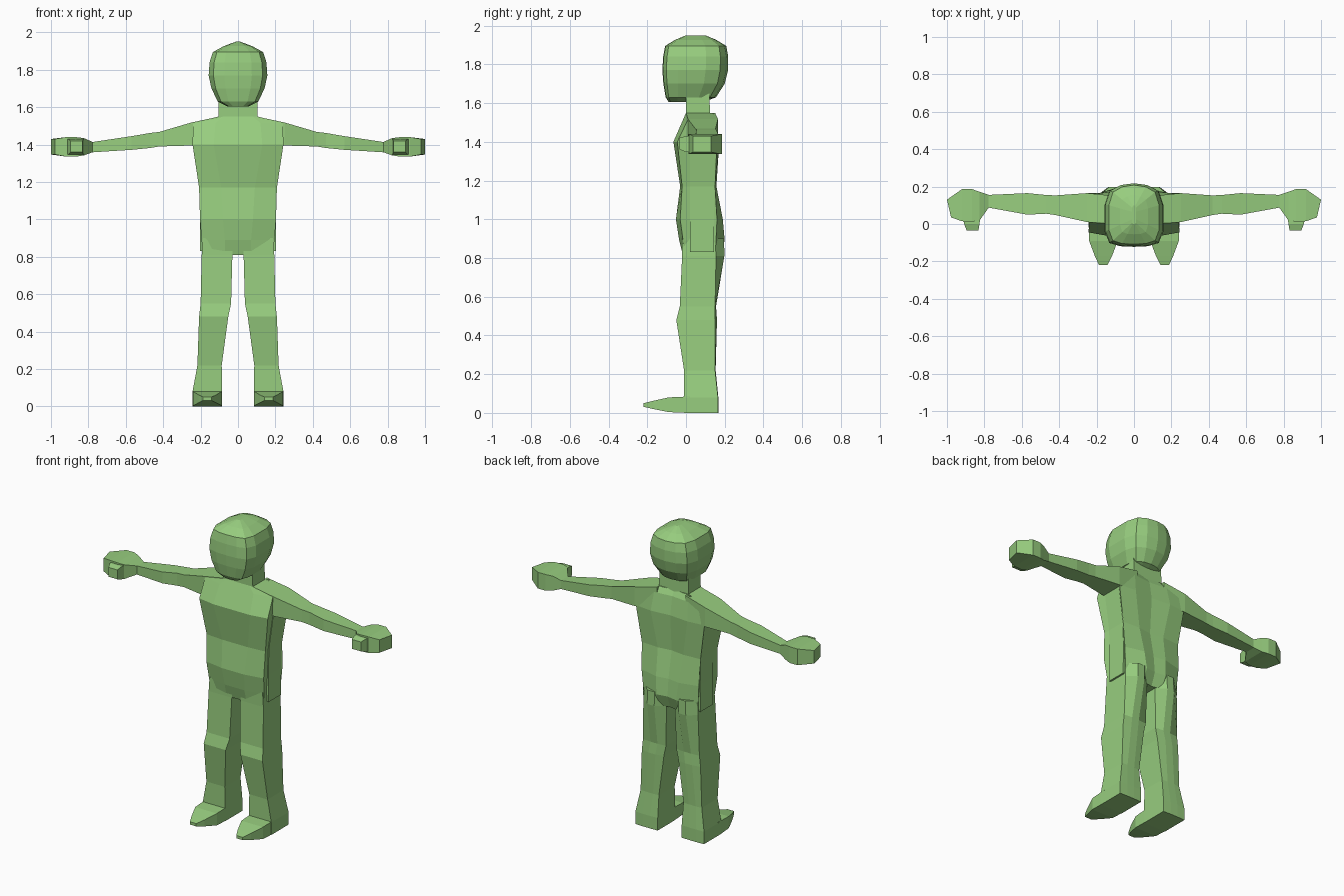
import bpy, bmesh

green = bpy.data.materials.new("soft_green")
green.diffuse_color = (0.31, 0.61, 0.21, 1)


def loft(name, rings, mirror=False):
    """Skin a list of equal-length vertex rings and cap both ends."""
    bm = bmesh.new()
    loops = [[bm.verts.new(p) for p in ring] for ring in rings]
    n = len(loops[0])
    for a, b in zip(loops, loops[1:]):
        for i in range(n):
            j = (i + 1) % n
            bm.faces.new((a[i], a[j], b[j], b[i]))
    bm.faces.new(loops[0])
    bm.faces.new(loops[-1])
    bmesh.ops.recalc_face_normals(bm, faces=bm.faces)
    mesh = bpy.data.meshes.new(name)
    bm.to_mesh(mesh)
    bm.free()
    mesh.materials.append(green)
    obj = bpy.data.objects.new(name, mesh)
    bpy.context.collection.objects.link(obj)
    if mirror:
        mod = obj.modifiers.new("mirror", 'MIRROR')
        mod.use_mirror_merge = False
    return obj


def symmetric(half, z):
    """Close a half outline running from front centre to back centre."""
    other = [(-x, y) for x, y in reversed(half[1:-1])]
    return [(x, y, z) for x, y in half + other]


def box_ring_x(x, y0, y1, z0, z1, skew=0):
    return [(x - skew, y0, z0), (x, y1, z0), (x, y1, z1), (x - skew, y0, z1)]


# Torso: z, half width, flat half width, front, front corner, back corner, back
torso = []
for z, hw, flat, yf, cf, cb, yb in [
        (0.81, 0.185, 0.07, -0.015, -0.01, 0.15, 0.17),
        (0.89, 0.195, 0.07, -0.035, -0.015, 0.155, 0.20),
        (1.00, 0.203, 0.08, -0.052, -0.03, 0.16, 0.19),
        (1.17, 0.208, 0.09, -0.03, -0.02, 0.15, 0.157),
        (1.40, 0.243, 0.13, -0.065, -0.045, 0.16, 0.172),
        (1.515, 0.24, 0.12, -0.015, 0.01, 0.155, 0.152),
        (1.55, 0.105, 0.08, 0.0, 0.0, 0.125, 0.13)]:
    side = hw - (0.008 if z < 1.5 else 0)
    half = [(0, yf), (flat, yf), (hw, cf), (side, 0.02), (side, 0.14),
            (hw, cb), (flat, yb), (0, yb - 0.012)]
    torso.append(symmetric(half, z))
loft("torso", torso)

# Flat strip running down each flank onto the hip
loft("flank_strip", [
    [(x - 0.04, 0.02, z), (x, 0.02, z), (x, 0.145, z), (x - 0.04, 0.145, z)]
    for z, x in [(0.83, 0.204), (1.0, 0.202), (1.17, 0.205), (1.42, 0.24)]], True)

# Neck
loft("neck", [symmetric([(0, y0), (w, y0), (w, y1), (0, y1)], z)
              for z, w, y0, y1 in [(1.53, 0.105, 0.0, 0.125),
                                   (1.66, 0.103, 0.0, 0.12)]])

# Head: z, half width, front, back
head = []
for z, hw, yf, yb in [(1.605, 0.06, -0.09, 0.09), (1.63, 0.108, -0.105, 0.155),
                      (1.70, 0.142, -0.117, 0.20), (1.77, 0.157, -0.122, 0.217),
                      (1.84, 0.152, -0.118, 0.218), (1.895, 0.134, -0.108, 0.208),
                      (1.927, 0.075, -0.055, 0.155), (1.95, 0.012, 0.0, 0.10)]:
    d = yb - yf
    half = [(0, yf), (hw * 0.47, yf + 0.01 * d), (hw * 0.84, yf + 0.06 * d),
            (hw, yf + 0.24 * d), (hw, yf + 0.66 * d),
            (hw * 0.84, yf + 0.88 * d), (hw * 0.47, yf + 0.97 * d), (0, yb)]
    head.append(symmetric(half, z))
loft("head", head)

# Arms: x, y range, z range
loft("arm", [box_ring_x(*s) for s in [
    (0.10, 0.0, 0.15, 1.41, 1.55), (0.25, 0.01, 0.165, 1.395, 1.518),
    (0.42, 0.048, 0.153, 1.39, 1.468), (0.47, 0.055, 0.155, 1.382, 1.462),
    (0.57, 0.05, 0.165, 1.372, 1.445), (0.79, 0.09, 0.155, 1.358, 1.412)]], True)

# Mitten hands and thumbs
loft("hand", [box_ring_x(*s) for s in [
    (0.775, 0.09, 0.155, 1.36, 1.413), (0.825, 0.02, 0.172, 1.342, 1.435),
    (0.865, 0.012, 0.186, 1.336, 1.44), (0.92, 0.015, 0.186, 1.336, 1.44),
    (1.0, 0.035, 0.13, 1.347, 1.43, 0.022)]], True)
loft("thumb", [[(x0, y, z0), (x1, y, z0), (x1, y, z1), (x0, y, z1)]
               for y, x0, x1, z0, z1 in [(0.05, 0.82, 0.92, 1.345, 1.43),
                                         (0.0, 0.826, 0.908, 1.347, 1.43),
                                         (-0.034, 0.832, 0.895, 1.36, 1.42)]], True)

# Legs: z, inner x, outer x, front, back corner, back bulge
loft("leg", [[(a, yf, z), (b, yf, z), (b, yc, z), ((a + b) / 2 + 0.025, yb, z),
              ((a + b) / 2 - 0.025, yb, z), (a, yc, z)]
             for z, a, b, yf, yc, yb in [
    (0.0, 0.085, 0.243, -0.01, 0.165, 0.167), (0.08, 0.085, 0.243, -0.01, 0.165, 0.167),
    (0.22, 0.087, 0.217, -0.01, 0.15, 0.153), (0.48, 0.052, 0.208, -0.05, 0.15, 0.16),
    (0.55, 0.037, 0.2, -0.032, 0.15, 0.155), (0.81, 0.03, 0.194, -0.02, 0.155, 0.198),
    (0.90, 0.03, 0.188, -0.02, 0.15, 0.197)]], True)

# Pointed feet: y, inner x, outer x, bottom, top
loft("foot", [[(a, y, z0), (b, y, z0), (b, y, z1), (a, y, z1)]
              for y, a, b, z0, z1 in [
    (0.02, 0.085, 0.243, 0.0, 0.085), (-0.09, 0.087, 0.24, 0.004, 0.08),
    (-0.17, 0.117, 0.21, 0.02, 0.062), (-0.22, 0.142, 0.187, 0.032, 0.05)]], True)
